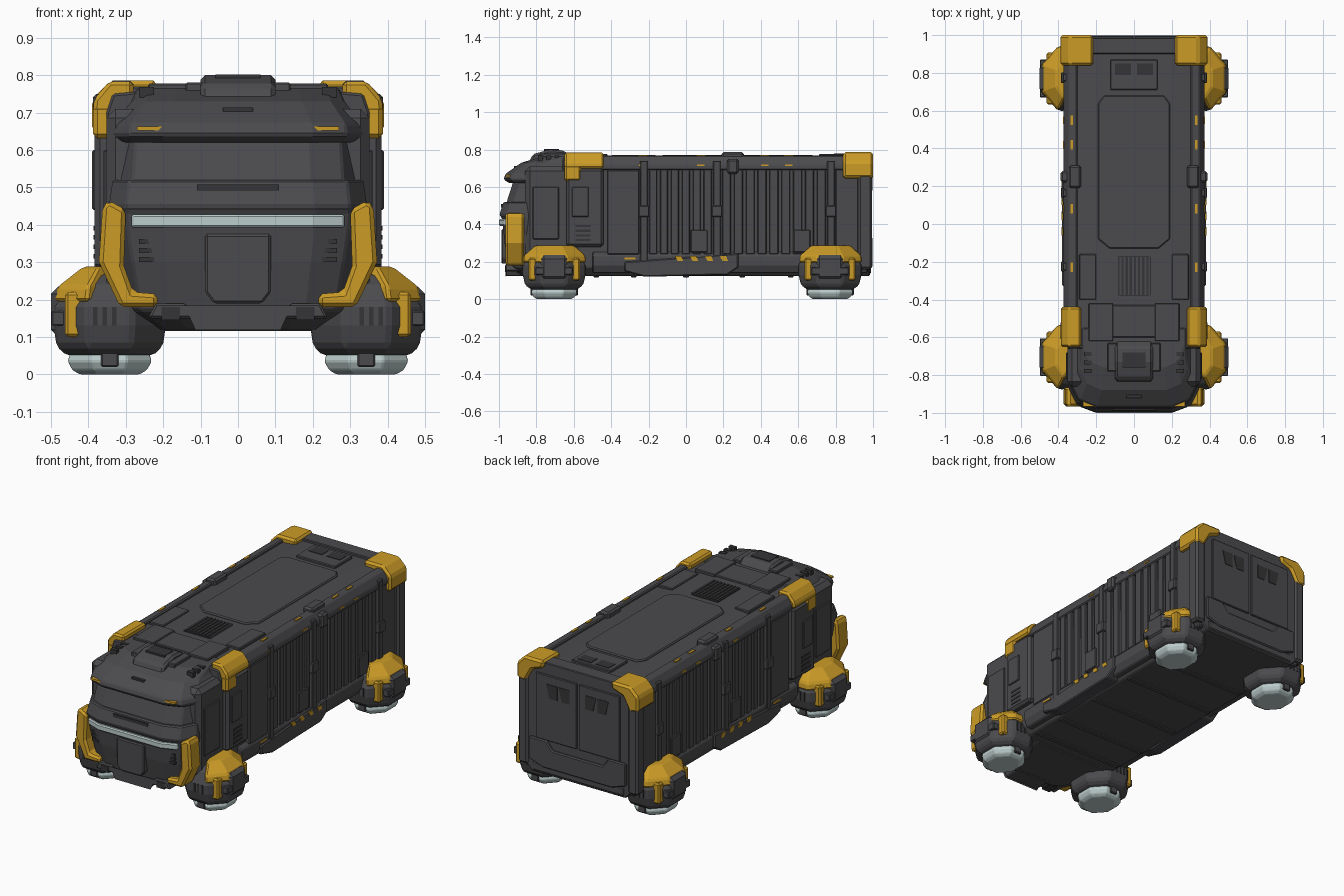
import bpy
import bmesh
import math

default_cube = bpy.data.objects.get("Cube")
if default_cube:
    bpy.data.objects.remove(default_cube, do_unlink=True)


def make_material(name, red, green, blue):
    mat = bpy.data.materials.new(name)
    mat.use_nodes = True
    colour = (red, green, blue, 1)
    mat.diffuse_color = colour
    mat.node_tree.nodes["Principled BSDF"].inputs["Base Color"].default_value = colour
    return mat


GREY = make_material("charcoal_grey", 0.07, 0.07, 0.076)
DARK = make_material("vent_dark", 0.035, 0.035, 0.038)
YELLOW = make_material("safety_yellow", 0.6, 0.33, 0.02)
PALE = make_material("pale_glow", 0.5, 0.61, 0.6)


def loft(name, material, rings, bevel=0.006, mirror=False):
    """Skin a stack of equal-length rings and cap both ends."""
    bm = bmesh.new()
    loops = [[bm.verts.new(point) for point in ring] for ring in rings]
    count = len(loops[0])
    for low, high in zip(loops, loops[1:]):
        for i in range(count):
            j = (i + 1) % count
            bm.faces.new((low[i], low[j], high[j], high[i]))
    bm.faces.new(loops[0])
    bm.faces.new(loops[-1])
    bmesh.ops.recalc_face_normals(bm, faces=bm.faces)
    mesh = bpy.data.meshes.new(name)
    bm.to_mesh(mesh)
    bm.free()
    obj = bpy.data.objects.new(name, mesh)
    bpy.context.scene.collection.objects.link(obj)
    mesh.materials.append(material)
    if bevel:
        modifier = obj.modifiers.new("edge_bevel", "BEVEL")
        modifier.width = bevel
        modifier.segments = 1
        modifier.limit_method = "ANGLE"
    if mirror:
        obj.modifiers.new("left_right", "MIRROR")
    return obj


def prism(name, material, outline, axis, span, bevel=0.006, mirror=False):
    """Extrude a flat outline along one axis."""
    place = {"x": lambda a, b, t: (t, a, b),
             "y": lambda a, b, t: (a, t, b),
             "z": lambda a, b, t: (a, b, t)}[axis]
    rings = [[place(a, b, t) for a, b in outline] for t in span]
    return loft(name, material, rings, bevel, mirror)


def box(name, material, x, y, z, bevel=0.004):
    """Box from ranges; anything off the centre line is mirrored."""
    outline = [(x[0], y[0]), (x[1], y[0]), (x[1], y[1]), (x[0], y[1])]
    return prism(name, material, outline, "z", z, bevel, mirror=x[0] > 0)


def symmetric(half):
    return half + [(-a, b) for a, b in reversed(half)]


def cab_ring(z, front, width, back=-0.55):
    half = [(width * 0.6, front), (width * 0.87, front + 0.035),
            (width, front + 0.12), (width, back)]
    return [(x, y, z) for x, y in symmetric(half)]


# Cargo hull and its frame
prism("cargo_hull", GREY,
      symmetric([(0.3, 0.125), (0.345, 0.17), (0.352, 0.7), (0.335, 0.75), (0.2, 0.762)]),
      "y", (-0.66, 0.985))
rail = [(0.3, 0.69), (0.372, 0.69), (0.372, 0.72), (0.345, 0.765), (0.3, 0.768)]
prism("roof_rail", GREY, rail, "y", (-0.6, 0.95), mirror=True)
sill = [(0.3, 0.14), (0.35, 0.14), (0.37, 0.18), (0.37, 0.235), (0.345, 0.255), (0.3, 0.255)]
prism("lower_sill", GREY, sill, "y", (-0.5, 0.97), mirror=True)
for y in (-0.225, 0.165, 0.775):
    box("side_post", GREY, x=(0.33, 0.377), y=(y - 0.02, y + 0.02), z=(0.2, 0.74))
    box("post_clamp", GREY, x=(0.33, 0.386), y=(y - 0.028, y + 0.028), z=(0.44, 0.5))
for start, end, count in ((-0.205, 0.145, 6), (0.185, 0.755, 9)):
    pitch = (end - start) / count
    for i in range(count):
        y = start + pitch * i
        box("corrugation", GREY, x=(0.33, 0.366), y=(y + 0.008, y + pitch - 0.008), z=(0.24, 0.7))
for y in (0.07, 0.62):
    box("side_locker", GREY, x=(0.33, 0.374), y=(y - 0.045, y + 0.045), z=(0.25, 0.37))
box("rear_post", GREY, x=(0.32, 0.384), y=(0.92, 0.995), z=(0.16, 0.72), bevel=0.012)
box("rear_side_panel", GREY, x=(0.32, 0.366), y=(0.8, 0.92), z=(0.25, 0.7))
prism("side_skirt", GREY, [(-0.33, 0.15), (-0.22, 0.12), (0.22, 0.13), (0.28, 0.17),
                          (0.28, 0.245), (-0.33, 0.2)], "x", (0.3, 0.38), mirror=True)
for i in range(4):
    y = -0.04 + i * 0.08
    prism("hazard_mark", YELLOW, [(y - 0.02, 0.23), (y + 0.015, 0.23),
                                  (y + 0.025, 0.205), (y - 0.005, 0.205)],
          "x", (0.376, 0.383), bevel=0, mirror=True)
box("sill_mark", YELLOW, x=(0.366, 0.374), y=(-0.33, -0.27), z=(0.212, 0.222), bevel=0)

# Side service module between cab and cargo
box("service_panel", GREY, x=(0.33, 0.37), y=(-0.42, -0.25), z=(0.24, 0.69))
box("shoulder_column", GREY, x=(0.3, 0.383), y=(-0.64, -0.44), z=(0.28, 0.7), bevel=0.014)
box("shoulder_hatch", GREY, x=(0.35, 0.39), y=(-0.61, -0.52), z=(0.44, 0.6))
for i in range(4):
    z = 0.31 + i * 0.025
    box("shoulder_vent", DARK, x=(0.37, 0.386), y=(-0.59, -0.51), z=(z, z + 0.012), bevel=0)

# Roof equipment
prism("roof_panel", GREY, symmetric([(0.13, -0.13), (0.19, -0.08), (0.19, 0.64), (0.16, 0.68)]),
      "z", (0.74, 0.771))
box("roof_grille", DARK, x=(-0.085, 0.085), y=(-0.38, -0.17), z=(0.74, 0.766), bevel=0)
for i in range(8):
    x = -0.077 + i * 0.022
    box("grille_slat", GREY, x=(min(x, x + 0.01), x + 0.01), y=(-0.375, -0.175),
        z=(0.75, 0.772), bevel=0).modifiers.clear()
box("roof_side_plate", GREY, x=(0.2, 0.29), y=(-0.4, -0.16), z=(0.74, 0.77))
box("front_roof_plate", GREY, x=(0.11, 0.24), y=(-0.62, -0.42), z=(0.74, 0.777))
box("front_roof_bridge", GREY, x=(-0.12, 0.12), y=(-0.6, -0.43), z=(0.74, 0.77))
box("rear_vent_housing", GREY, x=(-0.125, 0.125), y=(0.71, 0.87), z=(0.74, 0.775))
box("rear_vent", DARK, x=(0.015, 0.1), y=(0.79, 0.85), z=(0.76, 0.778), bevel=0)
box("rear_roof_beam", GREY, x=(-0.22, 0.22), y=(0.9, 0.985), z=(0.74, 0.776))
box("roof_clamp", GREY, x=(0.28, 0.345), y=(0.19, 0.31), z=(0.74, 0.786), bevel=0.01)
box("edge_clamp", GREY, x=(0.34, 0.388), y=(0.22, 0.28), z=(0.67, 0.75), bevel=0.01)
for y in (-0.23, 0.08, 0.42, 0.55):
    box("roof_mark", YELLOW, x=(0.322, 0.336), y=(y - 0.025, y + 0.025), z=(0.763, 0.771), bevel=0)
    box("rail_mark", YELLOW, x=(0.368, 0.375), y=(y - 0.02, y + 0.02), z=(0.712, 0.72), bevel=0)

# Rear doors
box("rear_door", GREY, x=(0.006, 0.27), y=(0.95, 0.994), z=(0.33, 0.71))
prism("rear_lower_plate", GREY, symmetric([(0.22, 0.17), (0.31, 0.2), (0.31, 0.33), (0.2, 0.33),
                                          (0.16, 0.28)]), "y", (0.95, 0.998))
for x in (0.05, 0.13):
    prism("rear_door_vent", DARK, [(x, 0.58), (x + 0.05, 0.58), (x + 0.07, 0.66), (x, 0.66)],
          "y", (0.98, 0.997), bevel=0, mirror=True)
box("rear_bumper", GREY, x=(-0.3, 0.3), y=(0.9, 0.99), z=(0.13, 0.19), bevel=0.012)

# Underside ribs
for y in (-0.48, -0.28, 0.0, 0.3, 0.56):
    box("belly_rib", GREY, x=(-0.29, 0.29), y=(y - 0.015, y + 0.015), z=(0.116, 0.14))

# Cab: lower nose, windscreen band and overhanging brow
loft("cab_nose", GREY, [cab_ring(0.12, -0.87, 0.22), cab_ring(0.17, -0.945, 0.3),
                        cab_ring(0.3, -0.97, 0.325), cab_ring(0.385, -0.978, 0.34),
                        cab_ring(0.435, -0.985, 0.345), cab_ring(0.45, -0.998, 0.345),
                        cab_ring(0.52, -0.975, 0.335)])
loft("windscreen", GREY, [cab_ring(0.5, -0.965, 0.325), cab_ring(0.64, -0.92, 0.315)])
loft("cab_brow", GREY, [cab_ring(0.62, -0.945, 0.325), cab_ring(0.64, -0.975, 0.335),
                        cab_ring(0.67, -0.965, 0.33), cab_ring(0.73, -0.88, 0.285),
                        cab_ring(0.765, -0.76, 0.27)])
box("cab_side", GREY, x=(0.2, 0.352), y=(-0.86, -0.58), z=(0.2, 0.71), bevel=0.025)
box("door_panel", GREY, x=(0.33, 0.36), y=(-0.82, -0.68), z=(0.32, 0.6))
bar = symmetric([(0.2, -1.0), (0.285, -0.968), (0.285, -0.9)])
prism("light_bar", PALE, bar, "z", (0.392, 0.428))
prism("roof_scoop", GREY, [(-0.84, 0.73), (-0.82, 0.775), (-0.73, 0.8), (-0.65, 0.795),
                          (-0.61, 0.75)], "x", (-0.1, 0.1), bevel=0.012)
box("scoop_slot", DARK, x=(-0.06, 0.06), y=(-0.76, -0.68), z=(0.78, 0.802), bevel=0)
box("scoop_shoulder", GREY, x=(0.09, 0.14), y=(-0.78, -0.63), z=(0.74, 0.78))
for i in range(3):
    y = -0.79 + i * 0.045
    box("cab_roof_vent", DARK, x=(0.225, 0.265), y=(y, y + 0.022), z=(0.74, 0.768), bevel=0)
box("brow_slot", DARK, x=(-0.04, 0.04), y=(-0.92, -0.86), z=(0.703, 0.713), bevel=0)
box("brow_marker", YELLOW, x=(0.2, 0.27), y=(-0.966, -0.9), z=(0.652, 0.663), bevel=0)
box("dash_slot", DARK, x=(-0.11, 0.11), y=(-0.988, -0.94), z=(0.49, 0.508), bevel=0)

# Nose details and bumper
prism("nose_hatch", GREY, symmetric([(0.065, 0.19), (0.088, 0.22), (0.088, 0.375)]),
      "y", (-0.987, -0.9))
for i in range(3):
    z = 0.3 + i * 0.024
    box("nose_vent", DARK, x=(0.225, 0.265), y=(-0.96, -0.9), z=(z, z + 0.014), bevel=0)
prism("bumper_lip", GREY, symmetric([(0.11, 0.125), (0.14, 0.19), (0.22, 0.19), (0.24, 0.15)]),
      "y", (-0.965, -0.85))
box("bumper_vent", DARK, x=(0.155, 0.205), y=(-0.968, -0.9), z=(0.145, 0.18), bevel=0)
cheek = [(0.3, 0.44), (0.345, 0.465), (0.362, 0.45), (0.372, 0.3), (0.315, 0.18),
         (0.215, 0.18), (0.215, 0.215), (0.28, 0.22), (0.305, 0.29)]
prism("cheek_guard", YELLOW, cheek, "y", (-0.965, -0.865), bevel=0.012, mirror=True)

# Yellow corner guards on the roof
guard = [(0.345, 0.7), (0.388, 0.7), (0.385, 0.735), (0.345, 0.783), (0.28, 0.783), (0.28, 0.74)]
prism("front_corner_guard", YELLOW, guard, "y", (-0.65, -0.44), bevel=0.01, mirror=True)
box("front_guard_leg", YELLOW, x=(0.335, 0.387), y=(-0.65, -0.56), z=(0.63, 0.72), bevel=0.012)
guard = [(0.335, 0.64), (0.39, 0.65), (0.39, 0.735), (0.34, 0.786), (0.215, 0.786),
         (0.22, 0.745), (0.29, 0.72)]
prism("rear_corner_guard", YELLOW, guard, "y", (0.84, 1.0), bevel=0.012, mirror=True)


# Hover pods at the four corners
POD_X = 0.343


def pod_ring(centre, z, radius_x, radius_y, first=0, last=7):
    angles = [math.radians(22.5 + 45 * i) for i in range(first, last + 1)]
    stretch = 1 / math.cos(math.radians(22.5))
    return [(POD_X + radius_x * stretch * math.cos(a),
             centre + radius_y * stretch * math.sin(a), z) for a in angles]


for place, centre in (("front", -0.705), ("rear", 0.77)):
    def stack(levels, **arc):
        return [pod_ring(centre, z, rx, ry, **arc) for z, rx, ry in levels]

    loft(place + "_pod", GREY, stack([(0.05, 0.115, 0.12), (0.075, 0.142, 0.155),
         (0.13, 0.15, 0.168), (0.18, 0.15, 0.168), (0.24, 0.12, 0.14), (0.27, 0.08, 0.1)]),
         bevel=0.01, mirror=True)
    loft(place + "_thruster", PALE, stack([(0, 0.08, 0.09), (0.012, 0.1, 0.11),
         (0.035, 0.112, 0.122), (0.06, 0.105, 0.115)]), bevel=0.004, mirror=True)
    loft(place + "_fender", YELLOW, stack([(0.195, 0.15, 0.17), (0.235, 0.138, 0.165),
         (0.288, 0.07, 0.105)], first=-2, last=3), bevel=0.008, mirror=True)
    box(place + "_pod_plate", GREY, x=(0.45, 0.5), y=(centre - 0.075, centre + 0.075),
        z=(0.1, 0.235), bevel=0.02)
    box(place + "_pod_step", GREY, x=(0.46, 0.498), y=(centre - 0.1, centre + 0.1), z=(0.13, 0.17))
    for side in (-1, 1):
        # Strap down each outer corner, and a foot clasp on the thruster
        y = centre + side * 0.115
        box(place + "_fender_strap", YELLOW, x=(0.415, 0.462), y=(y - 0.022, y + 0.022),
            z=(0.1, 0.22), bevel=0.008)
        y = centre + side * 0.115
        box(place + "_thruster_clasp", GREY, x=(0.32, 0.366), y=(y - 0.012, y + 0.012),
            z=(0.02, 0.08))
        y = centre + side * 0.165
        for x in (0.325, 0.35, 0.375):
            box(place + "_pod_slot", DARK, x=(x, x + 0.012), y=(y - 0.006, y + 0.006),
                z=(0.13, 0.18), bevel=0)
